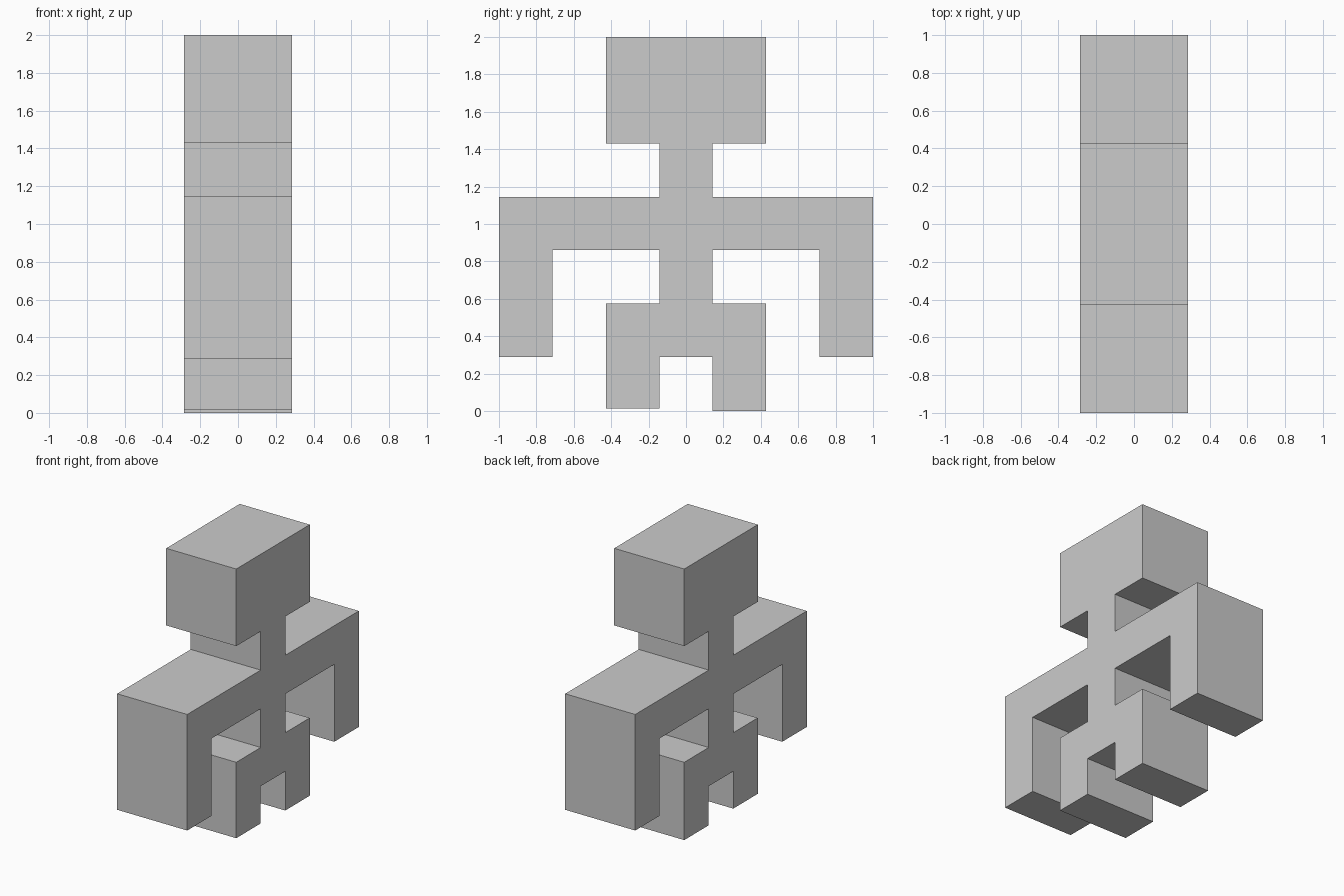
import bpy, bmesh

if "Cube" in bpy.data.objects:
    bpy.data.objects.remove(bpy.data.objects["Cube"])

U = 2 / 7            # grid module of the figure
HALF_DEPTH = U       # half thickness along x


def half_outline(side, foot_z):
    """Outline of one half in (y, z), from head top down to the crotch."""
    h = U / 2
    pts = [
        (3 * h, 2.0), (3 * h, 1.431), (h, 1.431),            # head, neck
        (h, 1.145), (7 * h, 1.145), (7 * h, 0.289),          # shoulder, arm
        (5 * h, 0.289), (5 * h, 0.86), (h, 0.86),            # inner arm, waist
        (h, 0.574), (3 * h, 0.574), (3 * h, foot_z),         # hip, outer leg
        (h, foot_z), (h, 0.289),                             # foot, crotch
    ]
    return [(side * y, z) for y, z in pts]


# Full silhouette: the -y foot ends slightly higher than the other
outline = half_outline(1, 0.0) + half_outline(-1, 0.014)[::-1]

# Extrude the silhouette through the thickness
bm = bmesh.new()
face = bm.faces.new([bm.verts.new((-HALF_DEPTH, y, z)) for y, z in outline])
ext = bmesh.ops.extrude_face_region(bm, geom=[face])
moved = [v for v in ext["geom"] if isinstance(v, bmesh.types.BMVert)]
bmesh.ops.translate(bm, verts=moved, vec=(2 * HALF_DEPTH, 0, 0))
bmesh.ops.recalc_face_normals(bm, faces=bm.faces)

mesh = bpy.data.meshes.new("block_figure")
bm.to_mesh(mesh)
bm.free()
bpy.context.collection.objects.link(bpy.data.objects.new("block_figure", mesh))
